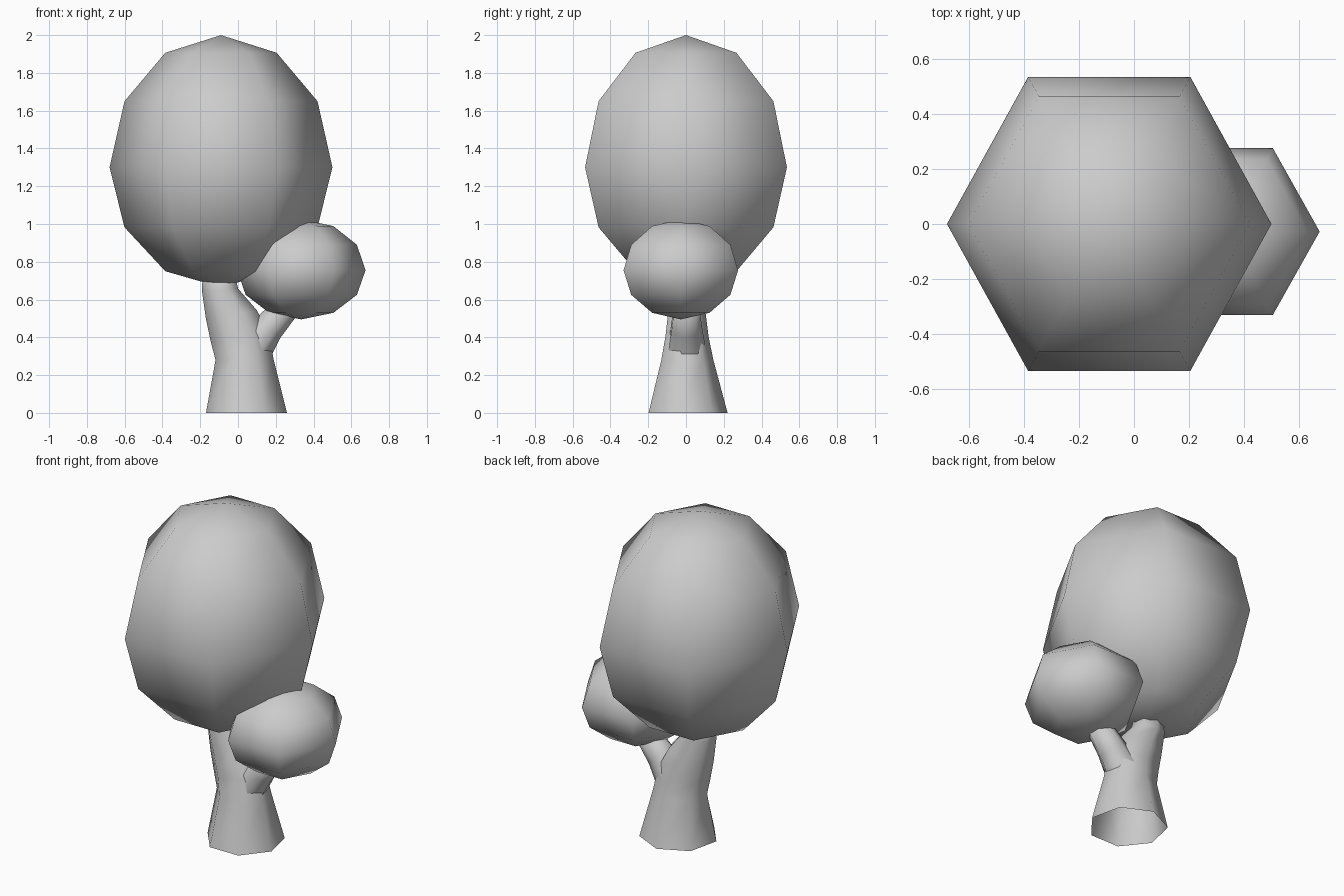
import bpy, bmesh
from math import sin, cos, pi, radians

if "Cube" in bpy.data.objects:
    bpy.data.objects.remove(bpy.data.objects["Cube"])


def loft(name, sides, rings, phase=0.0, cap_end=False):
    """Skin rings of (x, y, z, radius_x, radius_y, tilt towards +x in degrees)."""
    bm = bmesh.new()
    loops = []
    for x, y, z, rx, ry, tilt in rings:
        t = radians(tilt)
        loop = []
        for i in range(sides):
            a = phase + 2 * pi * i / sides
            u, v = rx * cos(a), ry * sin(a)
            loop.append(bm.verts.new((x + u * cos(t), y + v, z - u * sin(t))))
        loops.append(loop)
    for lo, hi in zip(loops, loops[1:]):
        for i in range(sides):
            j = (i + 1) % sides
            bm.faces.new((lo[i], lo[j], hi[j], hi[i]))
    if cap_end:
        bm.faces.new(loops[-1])
    # Zero-radius rings collapse into poles
    bmesh.ops.remove_doubles(bm, verts=bm.verts, dist=1e-5)
    bmesh.ops.recalc_face_normals(bm, faces=bm.faces)
    for f in bm.faces:
        f.smooth = True
    me = bpy.data.meshes.new(name)
    bm.to_mesh(me)
    bm.free()
    ob = bpy.data.objects.new(name, me)
    bpy.context.collection.objects.link(ob)
    return ob


def crown(name, x, y, z, rx, ry, up, down):
    """Six-sided leaf ball with separate upper and lower heights."""
    rings = []
    for k in range(7):
        a = -pi / 2 + pi * k / 6
        h = up if k > 3 else down
        r = 0.0 if k in (0, 6) else cos(a)
        rings.append((x, y, z + h * sin(a), rx * r, ry * r, 0))
    return loft(name, 6, rings)


# Leaf crowns
crown("large_crown", -0.09, 0, 1.3, 0.59, 0.617, 0.70, 0.635)
crown("small_crown", 0.335, -0.0275, 0.755, 0.34, 0.35, 0.27, 0.26)

# Trunk, open at the ground, leaning left into the large crown
loft("trunk", 7, [
    (0.045, 0, 0.00, 0.22, 0.22, 0),
    (0.035, 0, 0.28, 0.158, 0.145, 0),
    (0.010, 0, 0.40, 0.160, 0.12, -8),
    (-0.035, 0, 0.52, 0.140, 0.105, -10),
    (-0.095, 0, 0.65, 0.098, 0.09, -5),
    (-0.105, 0, 0.76, 0.085, 0.08, 0),
], phase=pi / 2, cap_end=True)

# Side branch into the small crown
loft("side_branch", 7, [
    (0.075, 0, 0.34, 0.11, 0.105, 25),
    (0.165, 0, 0.455, 0.085, 0.085, 45),
    (0.265, 0, 0.565, 0.07, 0.07, 45),
], phase=pi / 2, cap_end=True)
